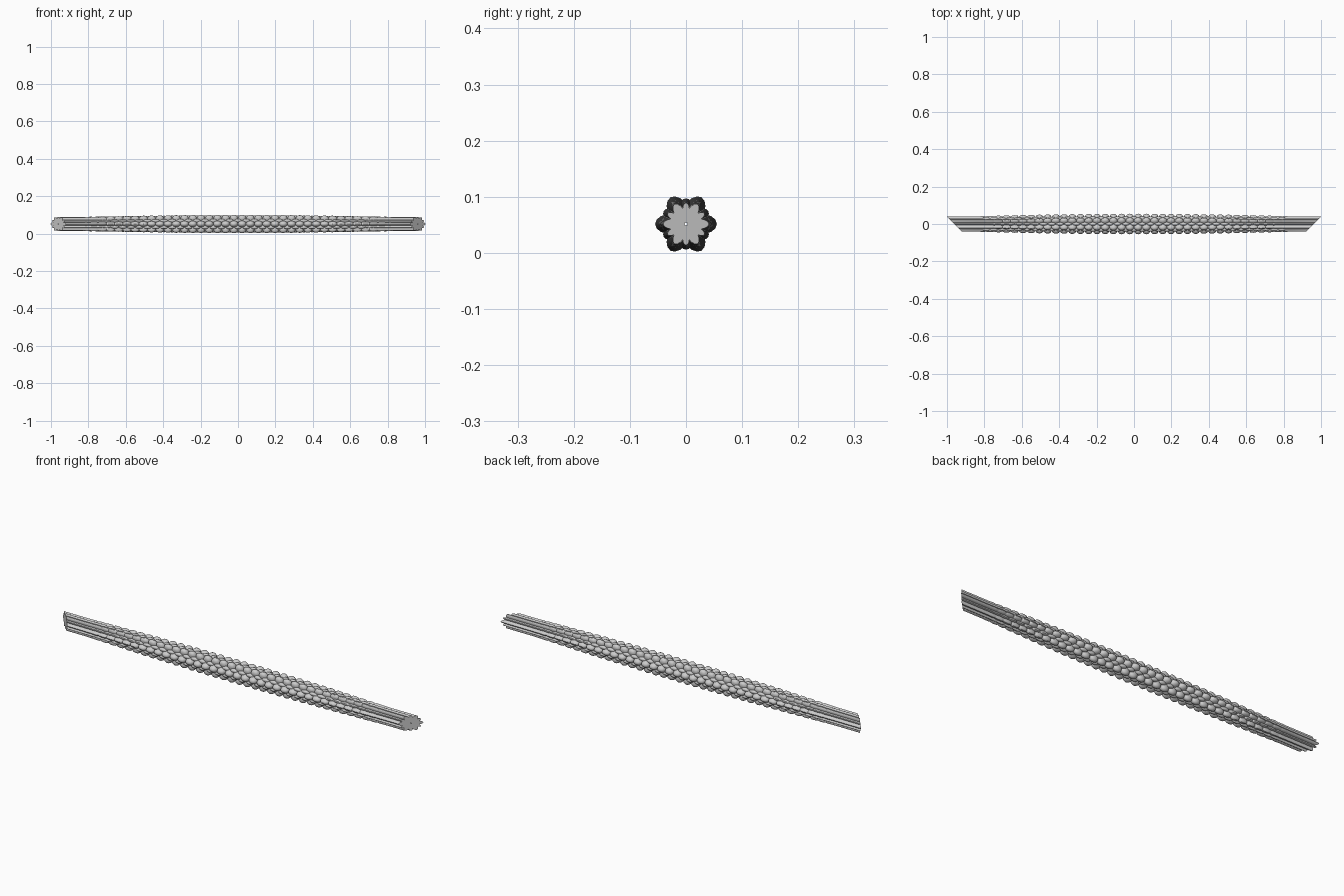
import bpy, bmesh, math

if "Cube" in bpy.data.objects:
    bpy.data.objects.remove(bpy.data.objects["Cube"])

ZC = 0.0515      # height of the bar axis
PITCH = 0.044    # bead spacing
BEADED = 0.836   # half length of the beaded zone
SIDES = 14


def bead(x, phase):
    """Envelope (1 in the middle, 0 at the zone end) and bead shape (0..1)."""
    env = max(0.0, 1 - (x / BEADED) ** 2)
    u = ((x / PITCH + phase) % 1.0) * 2 - 1
    return env, math.sqrt(max(0.0, 1 - u * u))


def strand(name, angle, centre, radial, side, grow, fat, phase):
    """Petal-section strand along x, swelling into beads, mitred at both ends."""
    bm = bmesh.new()
    n = round(2 * BEADED / PITCH) * 8
    stations = [-2] + [-BEADED + 2 * BEADED * i / n for i in range(n + 1)] + [2]
    ca, sa = math.cos(angle), math.sin(angle)
    rings = []
    for x in stations:
        env, b = bead(x, phase)
        swell = env * b
        dip = env * (1 - b)
        r_out = centre + radial + grow * swell - 0.006 * dip
        r_in = centre - radial
        c, rr = (r_out + r_in) / 2, (r_out - r_in) / 2
        w = side + fat * swell - 0.002 * dip
        ring = []
        for k in range(SIDES):
            t = 2 * math.pi * k / SIDES
            r, s = c + rr * math.cos(t), w * math.sin(t)
            y, z = r * ca - s * sa, r * sa + s * ca
            # end stations follow the 45 degree mitre
            px = math.copysign(0.961 + y, x) if abs(x) > 1 else x
            ring.append(bm.verts.new((px, y, z + ZC)))
        rings.append(ring)
    for a, b in zip(rings, rings[1:]):
        for k in range(SIDES):
            j = (k + 1) % SIDES
            bm.faces.new((a[k], a[j], b[j], b[k]))
    bm.faces.new(rings[0])
    bm.faces.new(rings[-1])
    bmesh.ops.recalc_face_normals(bm, faces=bm.faces)
    me = bpy.data.meshes.new(name)
    bm.to_mesh(me)
    bm.free()
    ob = bpy.data.objects.new(name, me)
    bpy.context.collection.objects.link(ob)
    bpy.ops.object.select_all(action='DESELECT')
    ob.select_set(True)
    bpy.context.view_layer.objects.active = ob
    bpy.ops.object.shade_smooth_by_angle(angle=math.radians(40))


for i in range(6):
    # large outer strands
    strand(f"main_strand_{i}", math.radians(60 * i), 0.0215, 0.0195, 0.0095,
           0.014, 0.0085, 0.0)
    # smaller strands in the gaps, beads staggered by half a pitch
    strand(f"gap_strand_{i}", math.radians(60 * i + 30), 0.026, 0.012, 0.006,
           0.008, 0.005, 0.5)
